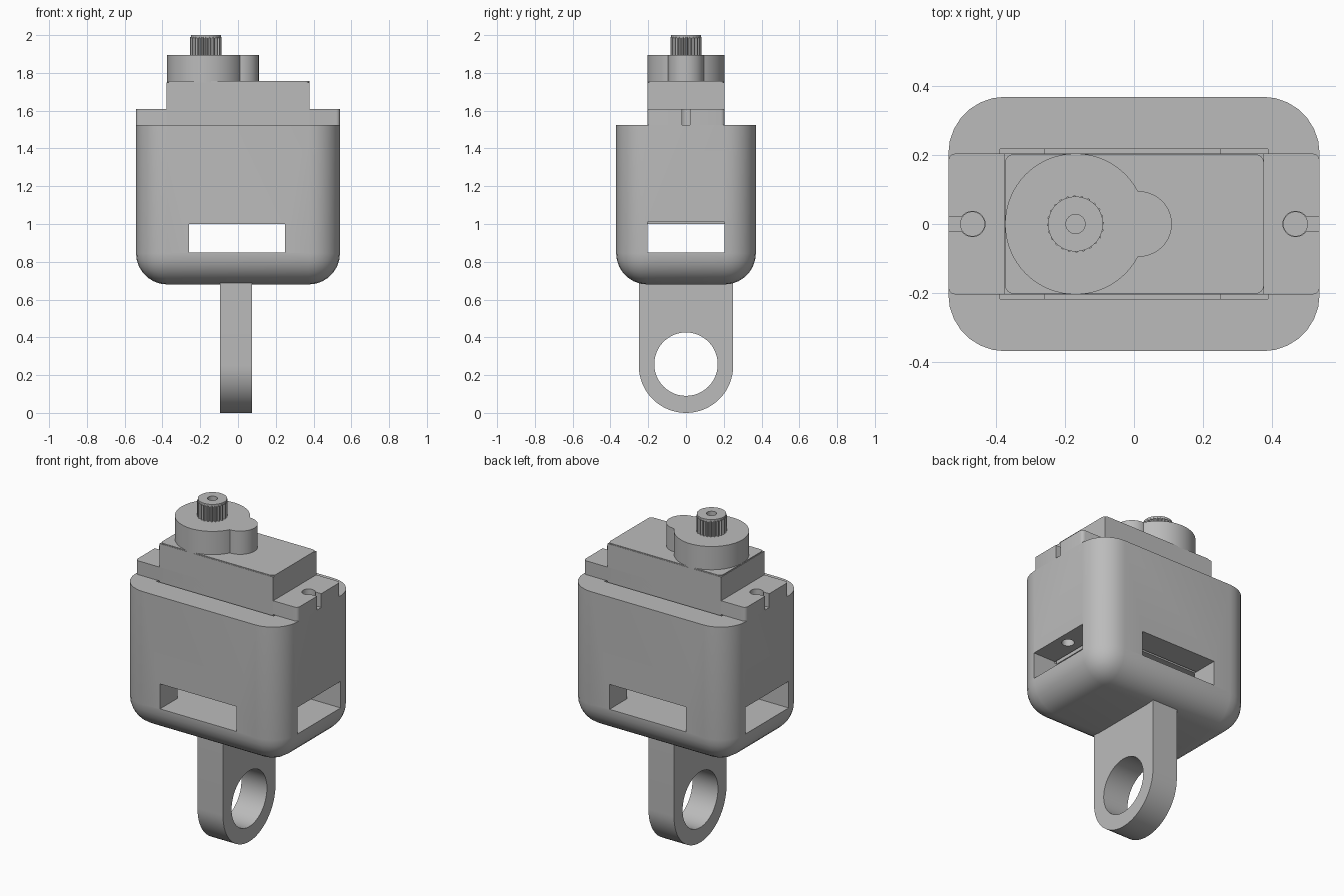
import bpy
import bmesh
from math import sin, cos, pi, radians

if "Cube" in bpy.data.objects:
    bpy.data.objects.remove(bpy.data.objects["Cube"], do_unlink=True)

GREY = (0.5, 0.5, 0.5, 1.0)
grey = bpy.data.materials.new("plain grey")
grey.use_nodes = True
grey.diffuse_color = GREY
grey.node_tree.nodes["Principled BSDF"].inputs["Base Color"].default_value = GREY


def finish(bm, name):
    bmesh.ops.recalc_face_normals(bm, faces=bm.faces)
    mesh = bpy.data.meshes.new(name)
    bm.to_mesh(mesh)
    bm.free()
    mesh.materials.append(grey)
    ob = bpy.data.objects.new(name, mesh)
    bpy.context.collection.objects.link(ob)
    return ob


def box(name, x, y, z, radius=0, segments=6, pick=None):
    """Box between (min, max) pairs, rounding the edges that pick accepts."""
    bm = bmesh.new()
    bmesh.ops.create_cube(bm, size=1)
    for v in bm.verts:
        v.co = [r[0] if c < 0 else r[1] for c, r in zip(v.co, (x, y, z))]
    if radius:
        edges = [e for e in bm.edges if pick(e)]
        bmesh.ops.bevel(bm, geom=edges, offset=radius, segments=segments,
                        profile=0.5, affect='EDGES', clamp_overlap=True)
    return finish(bm, name)


def prism(name, points, offset):
    """Extrude a closed outline of 3D points along an offset."""
    bm = bmesh.new()
    face = bm.faces.new([bm.verts.new(p) for p in points])
    new = bmesh.ops.extrude_face_region(bm, geom=[face])["geom"]
    bmesh.ops.translate(bm, vec=offset,
                        verts=[v for v in new if isinstance(v, bmesh.types.BMVert)])
    return finish(bm, name)


def arc(cx, cy, r, start, end, n):
    return [(cx + r * cos(start + (end - start) * i / n),
             cy + r * sin(start + (end - start) * i / n)) for i in range(n + 1)]


def disc(name, x, y, r, z, n=48):
    ring = arc(x, y, r, 0, 2 * pi, n)[:-1]
    return prism(name, [(a, b, z[0]) for a, b in ring], (0, 0, z[1] - z[0]))


def apply_boolean(ob, tools, operation='DIFFERENCE'):
    bpy.context.view_layer.objects.active = ob
    for tool in tools:
        tool.hide_render = True
        mod = ob.modifiers.new("boolean", 'BOOLEAN')
        mod.operation, mod.solver, mod.object = operation, 'EXACT', tool
        bpy.ops.object.modifier_apply(modifier=mod.name)
        bpy.data.objects.remove(tool, do_unlink=True)


def is_vertical(e):
    a, b = (v.co for v in e.verts)
    return abs(a.z - b.z) > 1e-4


# Housing: rounded sides and bottom, flat open top
housing = box("housing", (-0.54, 0.54), (-0.37, 0.37), (0.68, 1.525), 0.165, 7,
              lambda e: min(v.co.z for v in e.verts) < 1)
apply_boolean(housing, [
    box("front_window_cut", (-0.26, 0.25), (-1, 1), (0.85, 1.0)),
    box("side_window_cut", (-1, 1), (-0.205, 0.205), (0.85, 1.01)),
    box("motor_pocket_cut", (-0.39, 0.39), (-0.218, 0.218), (1.0, 2)),
    *[disc("screw_pilot_cut", s * 0.47, 0, 0.035, (0.95, 1.6), 24) for s in (-1, 1)]])

# Hanging lug with a round eye
outline = [(0.25, 0.72), (-0.25, 0.72)] + arc(0, 0.255, 0.25, pi, 2 * pi, 32)
lug = prism("hanging_lug", [(-0.095, y, z + -0.005) for y, z in outline], (0.17, 0, 0))
eye = arc(0, 0.258, 0.168, 0, 2 * pi, 48)[:-1]
apply_boolean(lug, [prism("eye_cut", [(-0.3, y, z) for y, z in eye], (0.6, 0, 0))])

# Motor case below and above the mounting flange
motor = box("motor_body", (-0.378, 0.378), (-0.205, 0.205), (1.0, 1.75))
top_plate = box("motor_top_plate", (-0.375, 0.378), (-0.203, 0.203), (1.75, 1.756),
                0.025, 4, is_vertical)

# Mounting flange with slotted screw holes at both ends
flange = box("mounting_flange", (-0.54, 0.54), (-0.205, 0.205), (1.525, 1.608),
             0.02, 3, is_vertical)
for s in (-1, 1):
    slot_x = sorted((s * 0.47, s * 0.7))
    apply_boolean(flange, [
        disc("screw_hole_cut", s * 0.47, 0, 0.037, (1.4, 1.7), 24),
        box("slot_cut", slot_x, (-0.02, 0.02), (1.4, 1.7))])

# Gear cover: large round boss joined to a small one
cover = disc("gear_cover", -0.17, 0, 0.205, (1.75, 1.896), 64)
apply_boolean(cover, [disc("small_boss", 0.015, 0, 0.095, (1.75, 1.896), 40)], 'UNION')

# Toothed output shaft with a centre hole
TEETH = 24
teeth = []
for i in range(TEETH * 4):
    r = 0.083 if i % 4 < 2 else 0.074
    a = 2 * pi * i / (TEETH * 4)
    teeth.append((-0.17 + r * cos(a), r * sin(a), 1.89))
shaft = prism("output_shaft", teeth, (0, 0, 0.1))
collar = disc("shaft_tip", -0.17, 0, 0.08, (1.985, 2.0))
for ob in (shaft, collar):
    apply_boolean(ob, [disc("shaft_hole_cut", -0.17, 0, 0.028, (1.93, 2.1), 24)])

# Smooth the round parts, keeping hard edges
for ob in (housing, lug, flange, cover, collar, top_plate):
    bpy.ops.object.select_all(action='DESELECT')
    ob.select_set(True)
    bpy.context.view_layer.objects.active = ob
    bpy.ops.object.shade_smooth_by_angle(angle=radians(35))
